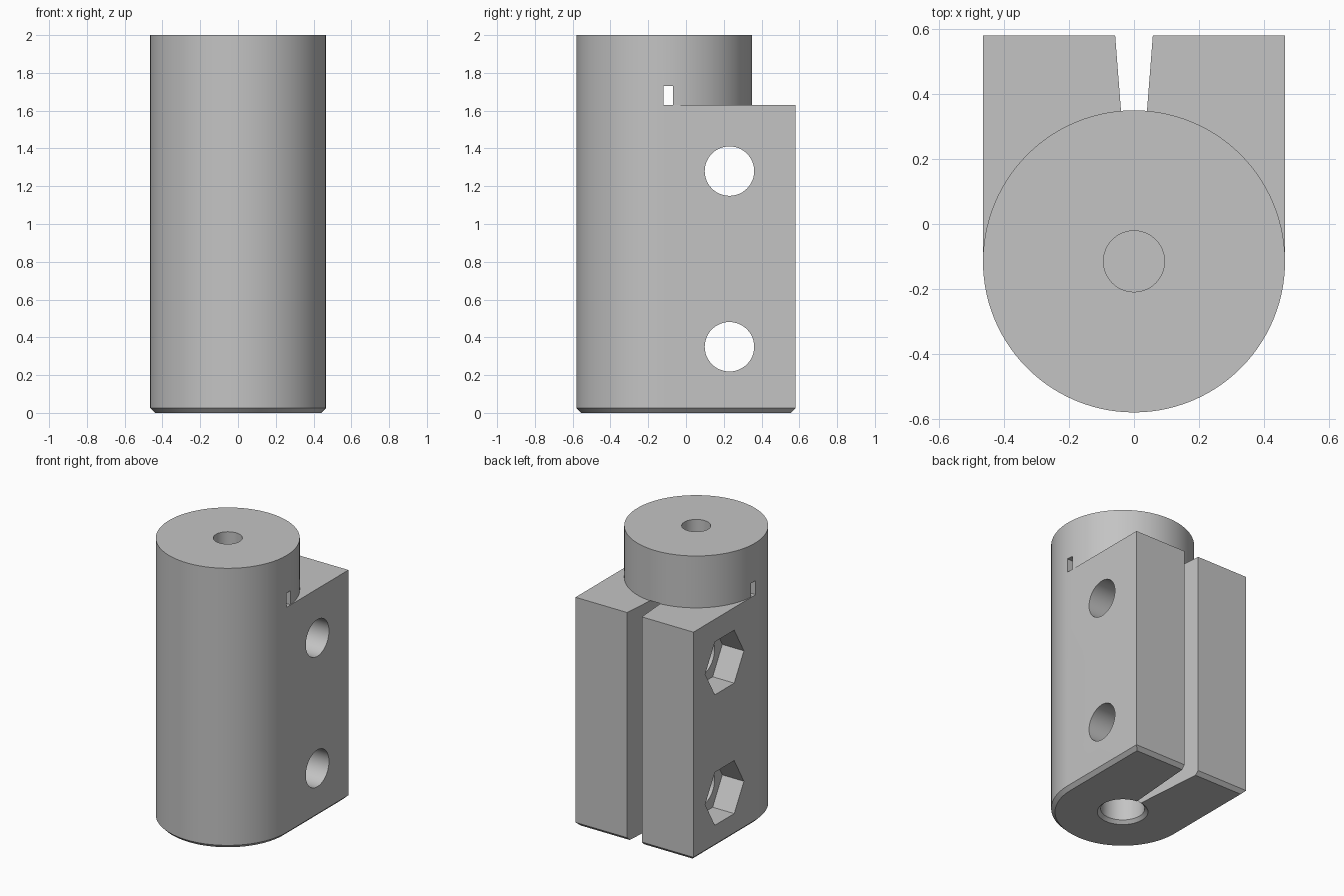
import bpy
import bmesh
import math

if "Cube" in bpy.data.objects:
    bpy.data.objects.remove(bpy.data.objects["Cube"], do_unlink=True)

R, AXIS_Y, BACK_Y = 0.465, -0.115, 0.58
STEP_Z, TOP_Z, CHAMFER = 1.63, 2.0, 0.025
BOLT_Y, BOLT_HEIGHTS = 0.23, (0.35, 1.28)


def arc(radius, start, end, steps=56):
    """Points on an arc around the main axis."""
    angles = [start + (end - start) * i / steps for i in range(steps + 1)]
    return [(radius * math.cos(a), AXIS_Y + radius * math.sin(a)) for a in angles]


def ring(cx, cy, radius, sides):
    return [(cx + radius * math.cos(math.tau * i / sides),
             cy + radius * math.sin(math.tau * i / sides)) for i in range(sides)]


def loft(name, sections, place=lambda x, y, z: (x, y, z)):
    """Closed solid through (outline, height) sections."""
    bm = bmesh.new()
    loops = [[bm.verts.new(place(x, y, z)) for x, y in outline] for outline, z in sections]
    bm.faces.new(loops[0])
    bm.faces.new(loops[-1])
    for low, high in zip(loops, loops[1:]):
        for i in range(len(low)):
            j = (i + 1) % len(low)
            bm.faces.new((low[i], low[j], high[j], high[i]))
    bmesh.ops.recalc_face_normals(bm, faces=bm.faces[:])
    mesh = bpy.data.meshes.new(name)
    bm.to_mesh(mesh)
    bm.free()
    obj = bpy.data.objects.new(name, mesh)
    bpy.context.collection.objects.link(obj)
    return obj


def along_x(y, z, x):
    return (x, y, z)


def body_outline(inset):
    r, back = R - inset, BACK_Y - inset
    return arc(r, math.pi, math.tau) + [(r, back), (-r, back)]


# Clamp body: round front, square back, chamfered foot
body = loft("clamp_body", [(body_outline(CHAMFER), 0), (body_outline(0), CHAMFER),
                           (body_outline(0), TOP_Z)])

# Step around the round head
crescent = arc(R, 0, math.pi) + [(-0.7, AXIS_Y), (-0.7, 0.8), (0.7, 0.8), (0.7, AXIS_Y)]
cutters = [loft("step_cutter", [(crescent, STEP_Z), (crescent, 2.2)])]

# Main bore from below with a chamfered mouth
cutters.append(loft("bore_cutter", [
    (ring(0, AXIS_Y, r, 64), z)
    for r, z in ((0.185, -0.02), (0.143, 0.022), (0.143, 1.65))]))

# Small blind hole in the top
hole = ring(0, AXIS_Y, 0.094, 48)
cutters.append(loft("top_hole_cutter", [(hole, 1.78), (hole, 2.1)]))

# Tapered slit from the bore to the back
slit = [(-0.013, 0), (0.013, 0), (0.0595, 0.6), (-0.0595, 0.6)]
cutters.append(loft("slit_cutter", [(slit, -0.1), (slit, STEP_Z + 0.003)]))

# Narrow window through the head
window = [(-0.12, STEP_Z), (-0.07, STEP_Z), (-0.07, 1.73), (-0.12, 1.73)]
cutters.append(loft("window_cutter", [(window, -0.7), (window, 0.7)], along_x))

# Cross bolts with nut pockets
for z in BOLT_HEIGHTS:
    bolt = ring(BOLT_Y, z, 0.131, 48)
    nut = ring(BOLT_Y, z, 0.218, 6)
    cutters.append(loft("bolt_cutter", [(bolt, -0.7), (bolt, 0.7)], along_x))
    cutters.append(loft("nut_cutter", [(nut, -0.7), (nut, -0.295)], along_x))

bpy.ops.object.select_all(action='DESELECT')
bpy.context.view_layer.objects.active = body
body.select_set(True)
for cutter in cutters:
    cutter.hide_render = True
    cut = body.modifiers.new(cutter.name, 'BOOLEAN')
    cut.operation = 'DIFFERENCE'
    cut.solver = 'EXACT'
    cut.object = cutter
    bpy.ops.object.modifier_apply(modifier=cut.name)
for cutter in cutters:
    bpy.data.objects.remove(cutter, do_unlink=True)

# Plain grey plastic
grey = bpy.data.materials.new("grey_plastic")
grey.use_nodes = True
colour = (0.55, 0.55, 0.55, 1)
grey.diffuse_color = colour
grey.node_tree.nodes["Principled BSDF"].inputs["Base Color"].default_value = colour
body.data.materials.clear()
body.data.materials.append(grey)
bpy.ops.object.shade_smooth_by_angle(angle=math.radians(30))
